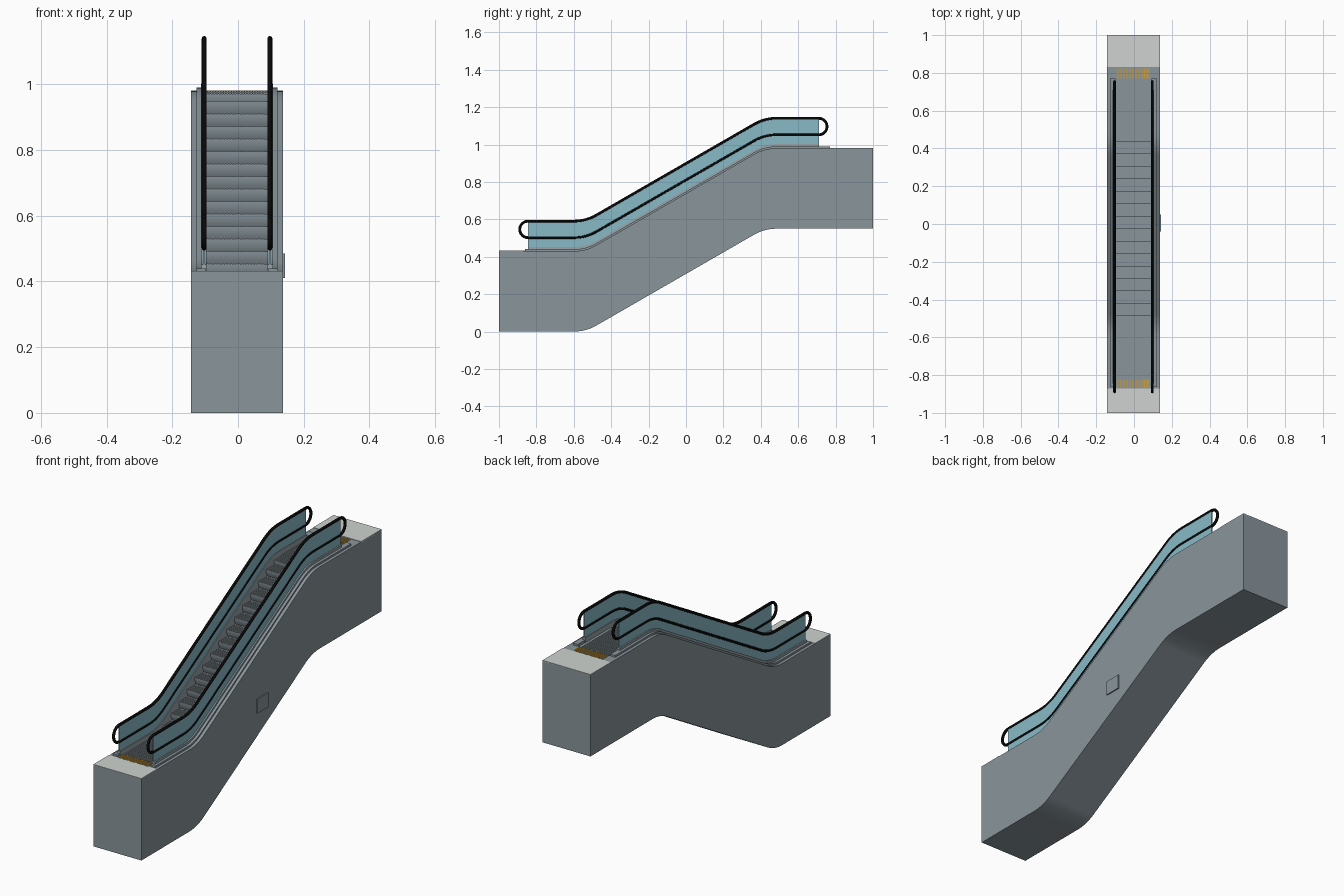
import bpy, bmesh, math

if "Cube" in bpy.data.objects:
    bpy.data.objects.remove(bpy.data.objects["Cube"], do_unlink=True)

CX = -0.003                                  # body centre, the side box sticks out past it
LOW, HIGH = (-0.535, 0.43), (0.42, 0.98)     # bends of the deck line
PITCH = 0.06605


def material(name, colour):
    m = bpy.data.materials.new(name)
    m.use_nodes = True
    rgba = (*colour, 1)
    m.diffuse_color = rgba
    m.node_tree.nodes["Principled BSDF"].inputs["Base Color"].default_value = rgba
    return m


steel = material("steel_grey", (0.25, 0.30, 0.33))
trim = material("trim_grey", (0.32, 0.37, 0.40))
plate = material("light_plate", (0.62, 0.65, 0.63))
glass = material("blue_glass", (0.25, 0.49, 0.57))
rubber = material("black_rubber", (0.006, 0.006, 0.006))
yellow = material("comb_yellow", (0.70, 0.34, 0.02))


def path(dz, y0, y1):
    """Deck line with rounded bends, raised by dz, as (y, z) points."""
    pts = [(y0, LOW[1] + dz)]
    a = math.atan2(HIGH[1] - LOW[1], HIGH[0] - LOW[0])
    t, n = 0.065, 8
    for (by, bz), a_in, a_out in ((LOW, 0, a), (HIGH, a, 0)):
        p = (by - t * math.cos(a_in), bz - t * math.sin(a_in))
        q = (by + t * math.cos(a_out), bz + t * math.sin(a_out))
        for i in range(n + 1):
            u = i / n
            w = ((1 - u) ** 2, 2 * u * (1 - u), u * u)
            pts.append((w[0] * p[0] + w[1] * by + w[2] * q[0],
                        w[0] * p[1] + w[1] * bz + w[2] * q[1] + dz))
    return pts + [(y1, HIGH[1] + dz)]


def deck_height(y):
    pts = path(0, -1, 1)
    for (ya, za), (yb, zb) in zip(pts, pts[1:]):
        if ya <= y <= yb:
            return za + (zb - za) * (y - ya) / (yb - ya)
    return pts[-1][1]


def band(bottom, top, y0, y1):
    return path(top, y0, y1) + path(bottom, y0, y1)[::-1]


def rect(y0, y1, z0, z1):
    return [(y0, z0), (y1, z0), (y1, z1), (y0, z1)]


def slab(name, mat, profiles, spans):
    """Extrude each side profile across each x span, measured from the body centre."""
    bm = bmesh.new()
    for prof in profiles:
        for x0, x1 in spans:
            face = bm.faces.new([bm.verts.new((CX + x0, y, z)) for y, z in prof])
            out = bmesh.ops.extrude_face_region(bm, geom=[face])["geom"]
            moved = [v for v in out if isinstance(v, bmesh.types.BMVert)]
            bmesh.ops.translate(bm, verts=moved, vec=(x1 - x0, 0, 0))
    bmesh.ops.recalc_face_normals(bm, faces=bm.faces)
    mesh = bpy.data.meshes.new(name)
    bm.to_mesh(mesh)
    bm.free()
    mesh.materials.append(mat)
    obj = bpy.data.objects.new(name, mesh)
    bpy.context.collection.objects.link(obj)
    finish(obj)
    return obj


def finish(obj):
    bpy.ops.object.select_all(action='DESELECT')
    obj.select_set(True)
    bpy.context.view_layer.objects.active = obj
    bpy.ops.object.shade_smooth_by_angle(angle=math.radians(30))


def both(a, b):
    return [(-b, -a), (a, b)]


# Truss casing: side walls, lower core and landing blocks
slab("side_walls", steel, [band(-0.43, 0, -1, 1)], both(0.099, 0.14))
slab("casing_core", steel, [band(-0.43, -0.06, -1, 1)], [(-0.1, 0.1)])
slab("landing_blocks", steel,
     [rect(-1, -0.818, 0.36, 0.43), rect(0.767, 1, 0.91, 0.98)], [(-0.1, 0.1)])
slab("control_box", steel, [rect(-0.04, 0.05, 0.41, 0.485)], [(0.135, 0.146)])

# Landing floor plates
slab("landing_plates", plate,
     [rect(-1, -0.87, 0.426, 0.432), rect(0.83, 1, 0.976, 0.982)], [(-0.14, 0.14)])

# Comb teeth at both landings
teeth = [(-0.088 + i * 0.008, -0.084 + i * 0.008) for i in range(22)]
slab("comb_teeth", yellow,
     [rect(-0.868, -0.822, 0.427, 0.432), rect(0.771, 0.822, 0.977, 0.982)], teeth)

# Steps with curved risers and ribbed treads
treads, ribs = [], []
for k in range(-3, 21):
    y = -0.62 + PITCH * k
    z = deck_height(y) - 0.004
    back = y + PITCH + 0.012
    riser = [(y + 0.014 * (i / 6) ** 2, z - 0.045 * i / 6) for i in range(7)]
    treads.append(riser + [(back, z - 0.045), (back, z)])
    ribs.append(rect(y, y + PITCH, z - 0.003, z + 0.002))
slab("steps", steel, treads, [(-0.099, 0.099)])
slab("tread_ribs", steel, ribs, [(x0 - 0.003, x0 + 0.001) for x0, _ in teeth])

# Deck covers and skirting beneath the glass
slab("deck_covers", steel, [band(-0.02, 0.010, -0.86, 0.77)], both(0.095, 0.124))
slab("skirting", trim, [band(-0.05, 0.022, -0.845, 0.71)], both(0.093, 0.110))

# Glass balustrades
slab("glass_panels", glass, [band(0.02, 0.157, -0.845, 0.71)], both(0.097, 0.103))

# Handrail loops with rounded ends
top_dz, low_dz = 0.16, 0.072
radius = (top_dz - low_dz) / 2
y0, y1 = -0.845, 0.71


def end_arc(y, z, start):
    return [(y + radius * math.cos(start - math.pi * i / 12),
             z + radius * math.sin(start - math.pi * i / 12)) for i in range(1, 12)]


mid = (top_dz + low_dz) / 2
loop = (path(top_dz, y0, y1) + end_arc(y1, HIGH[1] + mid, math.pi / 2)
        + path(low_dz, y0, y1)[::-1] + end_arc(y0, LOW[1] + mid, -math.pi / 2))
for name, x in (("right_handrail", -0.1), ("left_handrail", 0.1)):
    curve = bpy.data.curves.new(name, 'CURVE')
    curve.dimensions = '3D'
    curve.bevel_depth = 0.0075
    curve.bevel_resolution = 2
    spline = curve.splines.new('POLY')
    spline.points.add(len(loop) - 1)
    for point, (y, z) in zip(spline.points, loop):
        point.co = (CX + x, y, z, 1)
    spline.use_cyclic_u = True
    curve.materials.append(rubber)
    rail = bpy.data.objects.new(name, curve)
    bpy.context.collection.objects.link(rail)
    bpy.ops.object.select_all(action='DESELECT')
    rail.select_set(True)
    bpy.context.view_layer.objects.active = rail
    bpy.ops.object.convert(target='MESH')
    finish(bpy.context.object)
